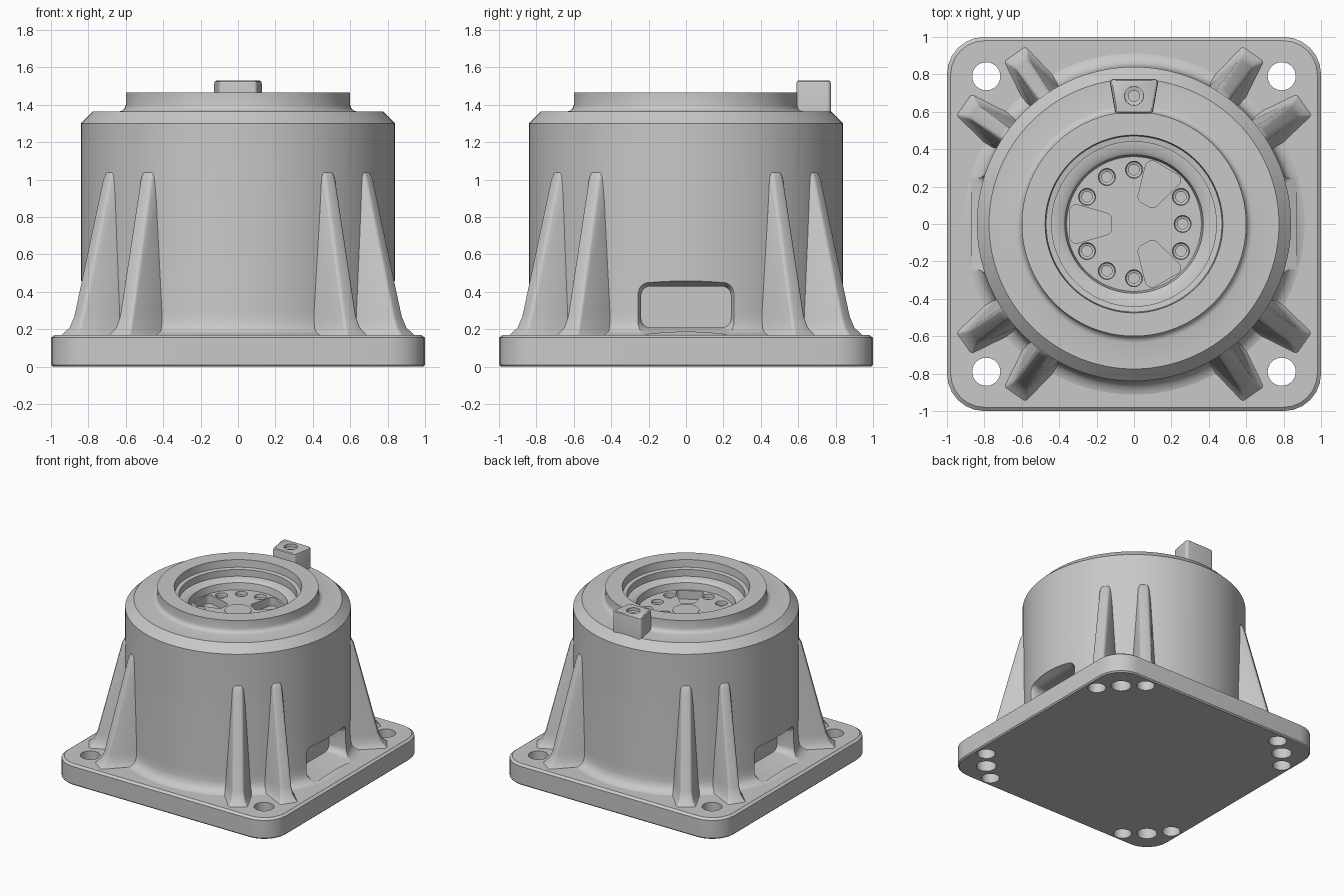
import bpy, bmesh, math
from mathutils import Vector, Matrix

cube = bpy.data.objects.get("Cube")
if cube:
    bpy.data.objects.remove(cube)

metal = bpy.data.materials.new("cast_grey")
metal.use_nodes = True
GREY = (0.58, 0.58, 0.58, 1)
metal.diffuse_color = GREY
metal.node_tree.nodes["Principled BSDF"].inputs["Base Color"].default_value = GREY


def polar(r, deg, z=0):
    a = math.radians(deg)
    return Vector((r * math.cos(a), r * math.sin(a), z))


def round_poly(corners, r, steps=6):
    """Flat outline with every corner rounded to radius r."""
    out = []
    for i, c in enumerate(corners):
        p = Vector((*c, 0))
        a = (Vector((*corners[i - 1], 0)) - p).normalized()
        b = (Vector((*corners[(i + 1) % len(corners)], 0)) - p).normalized()
        half = a.angle(b) / 2
        centre = p + (a + b).normalized() * r / math.sin(half)
        reach = r / math.tan(half)
        start = (p + a * reach - centre).normalized()
        end = (p + b * reach - centre).normalized()
        out += [centre + start.slerp(end, k / steps) * r for k in range(steps + 1)]
    return out


def rect(w, h, r):
    return round_poly([(-w, -h), (w, -h), (w, h), (-w, h)], r)


def at(outline, z):
    return [Vector((p.x, p.y, z)) for p in outline]


def rings(profile, centre=(0, 0), segments=32):
    """Loops of a turned shape from (radius, height) pairs."""
    c = Vector((*centre, 0))
    return [[c + polar(r, 360 * k / segments, z) for k in range(segments)]
            for r, z in profile]


def build(name, lofts):
    """One object from stacks of loops, each stack capped at both ends."""
    bm = bmesh.new()
    for loops in lofts:
        rows = [[bm.verts.new(p) for p in loop] for loop in loops]
        n = len(rows[0])
        for low, high in zip(rows, rows[1:]):
            for k in range(n):
                j = (k + 1) % n
                bm.faces.new((low[k], low[j], high[j], high[k]))
        bm.faces.new(rows[0][::-1])
        bm.faces.new(rows[-1])
    bmesh.ops.recalc_face_normals(bm, faces=bm.faces)
    mesh = bpy.data.meshes.new(name)
    bm.to_mesh(mesh)
    bm.free()
    obj = bpy.data.objects.new(name, mesh)
    bpy.context.collection.objects.link(obj)
    mesh.materials.append(metal)
    return obj


def select(obj):
    bpy.ops.object.select_all(action='DESELECT')
    obj.select_set(True)
    bpy.context.view_layer.objects.active = obj


def cut(obj, lofts):
    cutter = build("cutter", lofts)
    cutter.hide_render = True
    mod = obj.modifiers.new("cut", 'BOOLEAN')
    mod.operation, mod.solver, mod.object = 'DIFFERENCE', 'EXACT', cutter
    select(obj)
    bpy.ops.object.modifier_apply(modifier=mod.name)
    bpy.data.objects.remove(cutter)


def smooth(obj):
    select(obj)
    bpy.ops.object.shade_smooth_by_angle(angle=math.radians(32))


# Square base plate with bolt holes and blind holes beside them
plate = build("base_plate", [[at(rect(s, s, s - 0.8), z) for s, z in
              ((0.99, 0), (1, 0.01), (1, 0.155), (0.98, 0.17))]])
holes = []
for corner in (45, 135, 225, 315):
    c = polar(1.117, corner)
    holes.append(rings([(0.075, -0.1), (0.075, 0.3)], c.xy))
    for side in (-9.5, 9.5):
        c = polar(1.117, corner + side)
        holes.append(rings([(0.068, -0.1), (0.068, 0.09), (0.01, 0.13)], c.xy))
cut(plate, holes)
smooth(plate)

# Turned drum with chamfered shoulder, raised collar and stepped bore
drum = build("drum_housing", [rings([
    (0.94, 0.1), (0.94, 0.165), (0.90, 0.172), (0.87, 0.188), (0.852, 0.21),
    (0.843, 0.25), (0.84, 0.3), (0.84, 1.3), (0.775, 1.365), (0.635, 1.365),
    (0.617, 1.37), (0.605, 1.383), (0.6, 1.4), (0.6, 1.465), (0.475, 1.465),
    (0.47, 1.405), (0.44, 1.40), (0.44, 1.345), (0.39, 1.34), (0.37, 1.325),
    (0.36, 1.27), (0.1, 1.27), (0.1, 1.275)], segments=128)])

# Side windows: flared rounded pockets on both sides
pockets = []
window = [(0.66, 0.24, 0.11), (0.76, 0.24, 0.11), (0.79, 0.25, 0.12),
          (0.87, 0.30, 0.15)]
for side in (1, -1):
    pockets.append([[Vector((side * x, p.x, 0.32 + p.y)) for p in rect(w, h, h * 0.45)]
                    for x, w, h in window])

# Bore floor: ring of screw holes and three rounded wedge pockets
for angle in (0, 30, 90, 120, 150, 210, 240, 270, 330):
    c = polar(0.29 if angle else 0.26, angle)
    pockets.append(rings([(0.028, 1.19), (0.028, 1.24), (0.042, 1.245), (0.05, 1.3)],
                         c.xy, 24))
wedge = round_poly([(0.12, -0.05), (0.345, -0.115), (0.345, 0.115), (0.12, 0.05)], 0.035)
for angle in (60, 180, 300):
    turn = Matrix.Rotation(math.radians(angle), 3, 'Z')
    pockets.append([[turn @ p for p in at(wedge, z)] for z in (1.2, 1.3)])
cut(drum, pockets)
smooth(drum)

# Tapered key lug on the shoulder with a countersunk hole
lug_shape = [(-0.1, 0.59), (0.1, 0.59), (0.132, 0.775), (-0.132, 0.775)]
middle = Vector((0, 0.685, 0))
outline = round_poly(lug_shape, 0.02)
lug = build("key_lug", [[at([middle + (p - middle) * s for p in outline], z)
            for s, z in ((1, 1.34), (1, 1.51), (0.97, 1.524), (0.9, 1.53))]])
cut(lug, [rings([(0.03, 1.42), (0.03, 1.5), (0.05, 1.505), (0.052, 1.6)], middle.xy)])
smooth(lug)

# Paired radial ribs at each corner: (height, tip radius, tip half width, root half width)
sections = [(0.15, 1.13, 0.085, 0.13), (0.175, 1.105, 0.065, 0.115),
            (0.21, 1.07, 0.05, 0.105), (0.27, 1.045, 0.042, 0.1),
            (1.0, 0.862, 0.034, 0.06), (1.045, 0.84, 0.03, 0.05)]
for corner in (45, 135, 225, 315):
    for side in (-10, 10):
        rib = build("rib", [[[Vector((0.79, -root, z)), Vector((r, -tip, z)),
                              Vector((r, tip, z)), Vector((0.79, root, z))]
                             for z, r, tip, root in sections]])
        rib.rotation_euler.z = math.radians(corner + side)
        bevel = rib.modifiers.new("soft_edges", 'BEVEL')
        bevel.width, bevel.segments = 0.014, 3
        bevel.angle_limit = math.radians(45)
        select(rib)
        bpy.ops.object.modifier_apply(modifier=bevel.name)
        smooth(rib)
